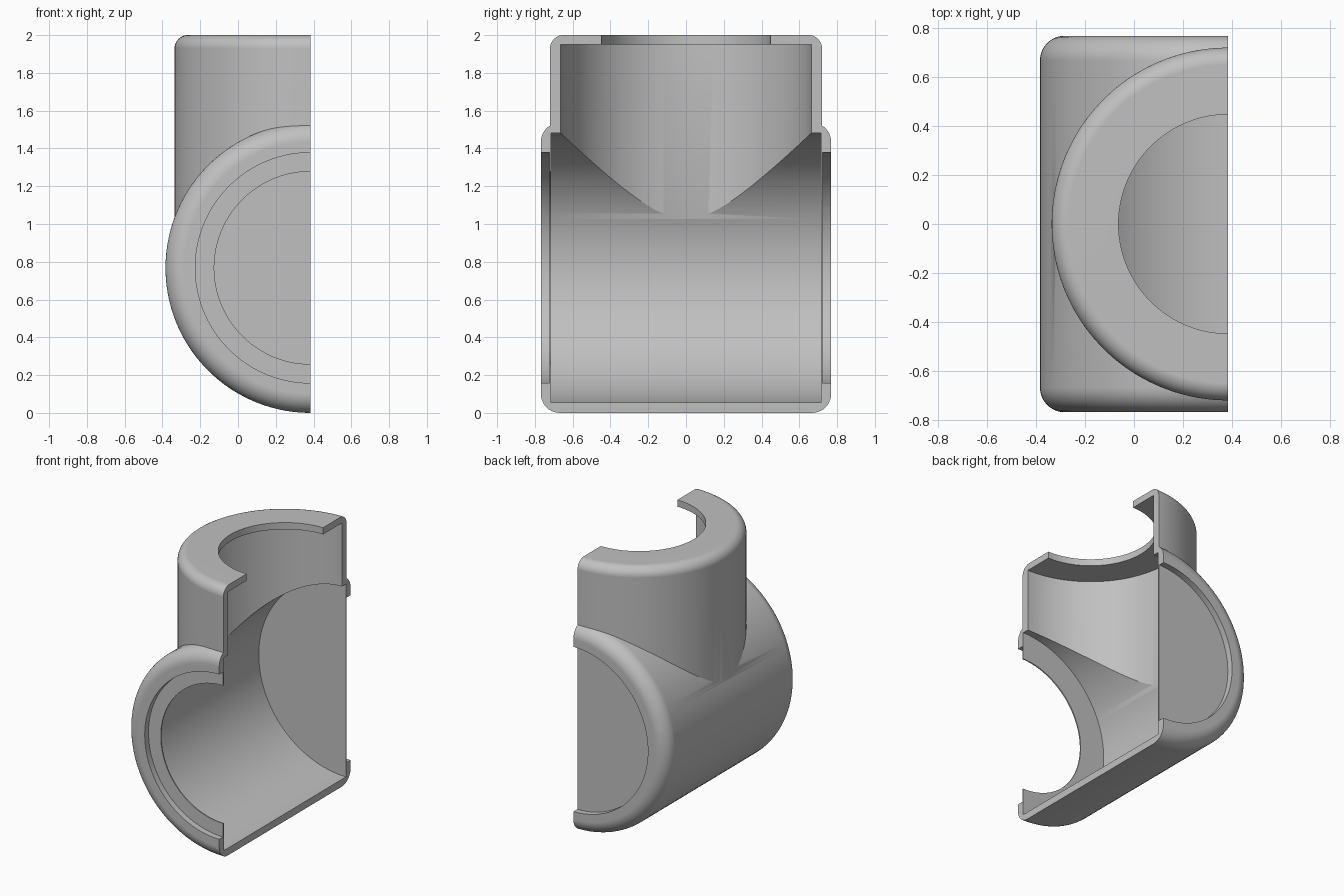
import bpy, bmesh, math
from mathutils import Matrix

SEG = 128
R = 0.768            # outer radius of the horizontal run
CUT_X = R / 2        # plane of the section cut; both axes lie in it
RUN = Matrix.Translation((CUT_X, 0, R)) @ Matrix.Rotation(-math.pi / 2, 4, 'X')
BRANCH = Matrix.Translation((CUT_X, 0, 0))

old = bpy.data.objects.get("Cube")
if old:
    bpy.data.objects.remove(old, do_unlink=True)

plastic = bpy.data.materials.new("grey plastic")
plastic.use_nodes = True
GREY = (0.53, 0.53, 0.53, 1)
plastic.diffuse_color = GREY
plastic.node_tree.nodes["Principled BSDF"].inputs["Base Color"].default_value = GREY


def add_object(name, bm):
    mesh = bpy.data.meshes.new(name)
    bmesh.ops.recalc_face_normals(bm, faces=bm.faces[:])
    bm.to_mesh(mesh)
    bm.free()
    mesh.materials.append(plastic)
    obj = bpy.data.objects.new(name, mesh)
    bpy.context.scene.collection.objects.link(obj)
    return obj


def revolve(name, profile, matrix):
    """Closed solid from (radius, height) points that start and end on the axis."""
    bm = bmesh.new()
    verts = [bm.verts.new((r, 0, h)) for r, h in profile]
    edges = [bm.edges.new(pair) for pair in zip(verts, verts[1:])]
    bmesh.ops.spin(bm, geom=verts + edges, cent=(0, 0, 0), axis=(0, 0, 1),
                   angle=math.tau, steps=SEG)
    bmesh.ops.remove_doubles(bm, verts=bm.verts[:], dist=1e-5)
    # half a step of turn keeps vertices off the section plane
    bm.transform(matrix @ Matrix.Rotation(math.pi / SEG, 4, 'Z'))
    return add_object(name, bm)


def fillet(r, h, size, start, steps=10):
    """Quarter arc centred on (r, h), turning from the start angle."""
    angles = [math.radians(start + 90 * i / steps) for i in range(steps + 1)]
    return [(r + size * math.cos(a), h + size * math.sin(a)) for a in angles]


def combine(target, tool, operation):
    mod = target.modifiers.new("join", 'BOOLEAN')
    mod.operation, mod.object, mod.solver = operation, tool, 'EXACT'
    graph = bpy.context.evaluated_depsgraph_get()
    mesh = bpy.data.meshes.new_from_object(target.evaluated_get(graph))
    target.modifiers.clear()
    target.data = mesh
    bpy.data.objects.remove(tool, do_unlink=True)


# outer shell: rounded run plus rounded branch
F = 0.1
body = revolve("tee_housing", [(0, -R)] + fillet(R - F, F - R, F, -90)
               + fillet(R - F, R - F, F, 0) + [(0, R)], RUN)
branch = revolve("branch", [(0, R)] + [(0.72, R)]
                 + fillet(0.65, 1.93, 0.07, 0) + [(0, 2)], BRANCH)
combine(body, branch, 'UNION')

# run bore with an open, recessed front end
run_bore = revolve("run_bore", [(0, -1), (0.61, -1), (0.61, -0.723), (0.51, -0.723),
                                (0.51, -0.714), (0.714, -0.714), (0.714, 0.714),
                                (0, 0.714)], RUN)
# branch bore with a narrower top opening
branch_bore = revolve("branch_bore", [(0, R), (0.665, R), (0.665, 1.95), (0.447, 1.95),
                                      (0.447, 2.2), (0, 2.2)], BRANCH)
# shallow recess outside the closed back wall
back_recess = revolve("back_recess", [(0, 0.723), (0.61, 0.723), (0.61, 1), (0, 1)], RUN)
for tool in (run_bore, branch_bore, back_recess):
    combine(body, tool, 'DIFFERENCE')

# section cut
bm = bmesh.new()
bmesh.ops.create_cube(bm, size=4, matrix=Matrix.Translation((CUT_X + 2, 0, 1)))
combine(body, add_object("section_block", bm), 'DIFFERENCE')

# smooth curves with crisp edges
bpy.ops.object.select_all(action='DESELECT')
body.select_set(True)
bpy.context.view_layer.objects.active = body
bpy.ops.object.shade_smooth_by_angle(angle=math.radians(25))
weighted = body.modifiers.new("clean shading", 'WEIGHTED_NORMAL')
weighted.keep_sharp = True
